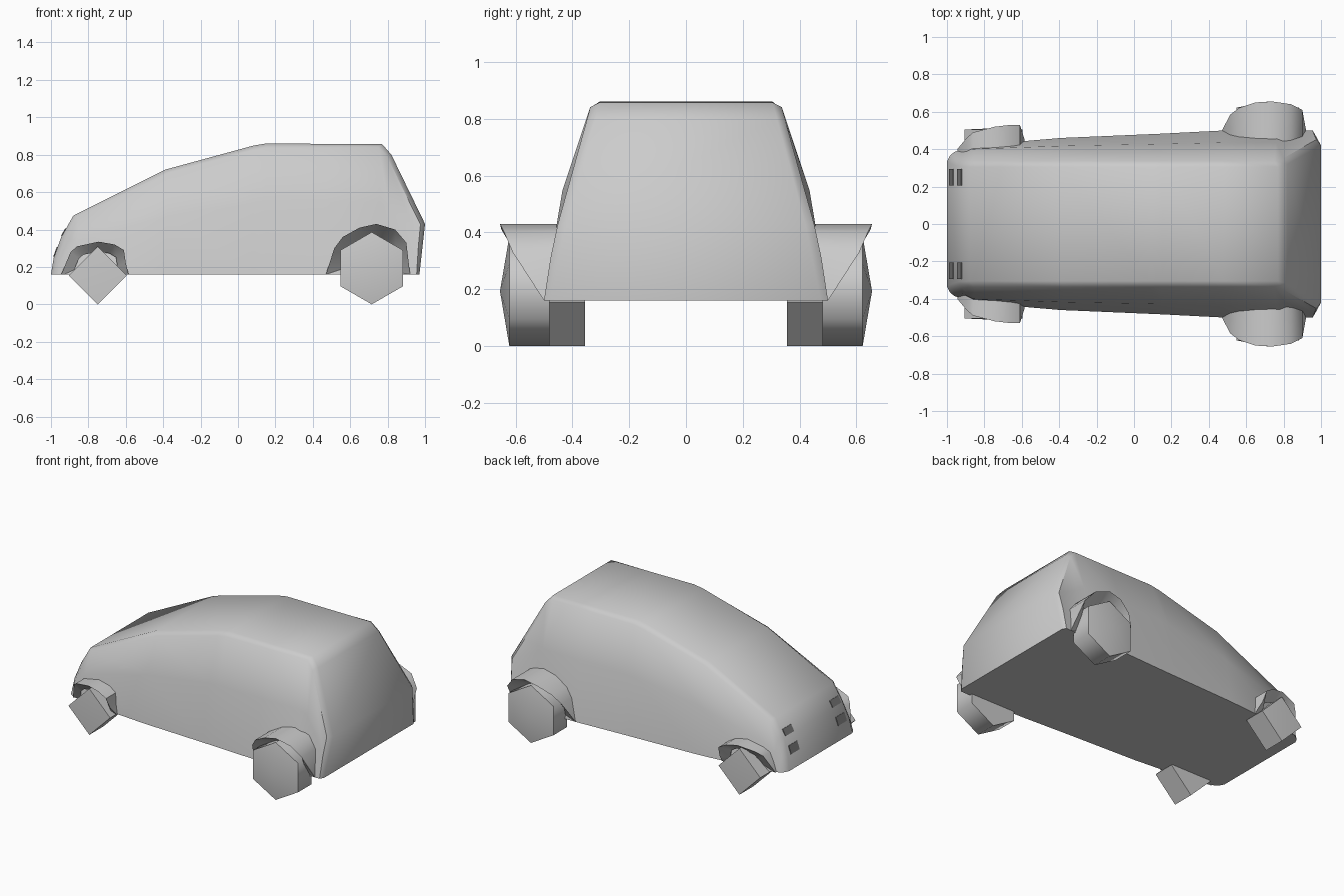
import bpy, bmesh, math

if "Cube" in bpy.data.objects:
    bpy.data.objects.remove(bpy.data.objects["Cube"])


def make(name, verts, faces, angle=None):
    me = bpy.data.meshes.new(name)
    bm = bmesh.new()
    vs = [bm.verts.new(v) for v in verts]
    for f in faces:
        bm.faces.new([vs[i] for i in f])
    bmesh.ops.remove_doubles(bm, verts=bm.verts, dist=0.0005)
    bmesh.ops.recalc_face_normals(bm, faces=bm.faces)
    bm.to_mesh(me)
    bm.free()
    ob = bpy.data.objects.new(name, me)
    bpy.context.collection.objects.link(ob)
    if angle:
        bpy.ops.object.select_all(action='DESELECT')
        ob.select_set(True)
        bpy.context.view_layer.objects.active = ob
        bpy.ops.object.shade_smooth_by_angle(angle=math.radians(angle))
    return ob


def loft(rings):
    """Closed skin through equal rings, capped at both ends."""
    n = len(rings[0])
    verts = [p for r in rings for p in r]
    faces = [(i * n + j, i * n + (j + 1) % n, (i + 1) * n + (j + 1) % n, (i + 1) * n + j)
             for i in range(len(rings) - 1) for j in range(n)]
    faces += [tuple(range(n)), tuple(range(len(verts) - n, len(verts)))]
    return verts, faces


# Body stations: x, z of profile, flat half width, sill x, sill half width
BASE = 0.16
STATIONS = [
    (-1.0, 0.16, 0.335, -0.985, 0.365), (-0.985, 0.25, 0.325, -0.96, 0.385),
    (-0.945, 0.36, 0.31, -0.92, 0.40), (-0.88, 0.475, 0.305, -0.86, 0.42),
    (-0.39, 0.72, 0.305, -0.39, 0.46), (0.08, 0.848, 0.305, 0.08, 0.48),
    (0.15, 0.86, 0.305, 0.15, 0.483), (0.48, 0.858, 0.305, 0.48, 0.5),
    (0.77, 0.857, 0.305, 0.77, 0.5), (0.82, 0.80, 0.32, 0.82, 0.5),
    (1.0, 0.43, 0.42, 0.95, 0.5), (0.97, 0.16, 0.475, 0.955, 0.5)]

rings = []
for x, z, t, xb, wb in STATIONS:
    if z == BASE:
        half = [(xb, wb, z)] * 3 + [(x, t, z)]
    else:
        dx, dz = 0.1 - x, 0.3 - z
        k = 0.025 / math.hypot(dx, dz)
        sx, sy, sz = x + dx * k, t + 0.032, z + dz * k
        f = 0.57
        bulge = 0.028 if -0.9 < x < 0.8 else 0.004
        mid = (xb + (sx - xb) * f, wb + (sy - wb) * f + bulge, BASE + (sz - BASE) * f)
        half = [(xb, wb, BASE), mid, (sx, sy, sz), (x, t, z)]
    rings.append(half + [(a, -b, c) for a, b, c in reversed(half)])

# collapsed end stations produce repeated corners: build quads and drop duplicates
verts, faces = loft(rings)
clean = []
for f in faces:
    g = []
    for i in f:
        same = [j for j in g if verts[j] == verts[i]]
        if not same:
            g.append(i)
    if len(g) > 2:
        clean.append(tuple(g))
make("body", verts, clean, 45)

# Wheels: few-sided drums with a slightly domed outer face
def wheel(name, s, cx, r, n, start, y_in, y_out, y_tip):
    def ring(y):
        return [(cx + r * math.cos(start + 2 * math.pi * i / n), s * y,
                 r + r * math.sin(start + 2 * math.pi * i / n)) for i in range(n)]
    v = ring(y_in) + ring(y_out) + [(cx, s * y_tip, r)]
    f = [tuple(range(n))]
    for i in range(n):
        j = (i + 1) % n
        f += [(i, j, n + j, n + i), (n + i, n + j, 2 * n)]
    return make(name, v, f, 40 if n == 4 else 62)


# Fenders: flared arch, rim tucked back in behind the wheel
FRONT_RIM = [(-0.945, 0.16, 0.40), (-0.895, 0.28, 0.46), (-0.86, 0.31, 0.49),
             (-0.745, 0.335, 0.52), (-0.66, 0.32, 0.53), (-0.61, 0.29, 0.53),
             (-0.6, 0.22, 0.50), (-0.585, 0.16, 0.45)]
REAR_RIM = [(0.47, 0.16, 0.50), (0.515, 0.30, 0.585), (0.56, 0.36, 0.62),
            (0.65, 0.41, 0.65), (0.74, 0.43, 0.655), (0.84, 0.40, 0.64),
            (0.90, 0.33, 0.61), (0.92, 0.16, 0.50)]


def fender(name, s, rim, cx, y_shell, y_well):
    rs = []
    for x, z, y in rim:
        xi, zi = cx + (x - cx) * 0.7, BASE + (z - BASE) * 0.7
        rs.append([(x, s * y_shell, z), (x, s * y, z), (xi, s * min(y_well, y - 0.01), zi)])
    v, f = loft(rs)
    return make(name, v, f, 45)


for side, s in (("right", -1), ("left", 1)):
    wheel("front_wheel_" + side, s, -0.75, 0.155, 4, 0, 0.355, 0.505, 0.512)
    wheel("rear_wheel_" + side, s, 0.715, 0.193, 6, math.pi / 2, 0.48, 0.622, 0.655)
    fender("front_fender_" + side, s, FRONT_RIM, -0.75, 0.36, 0.45)
    fender("rear_fender_" + side, s, REAR_RIM, 0.715, 0.43, 0.51)

# Headlights: two dark square patches per side on the nose
dark = bpy.data.materials.new("lamp_dark")
dark.diffuse_color = (0.2, 0.2, 0.2, 1)
dark.use_nodes = True
dark.node_tree.nodes["Principled BSDF"].inputs["Base Color"].default_value = dark.diffuse_color
for side, s in (("right", -1), ("left", 1)):
    for part, xa, za, xb, zb in (("upper", -0.943, 0.3635, -0.92, 0.404),
                                 ("lower", -0.984, 0.253, -0.965, 0.305)):
        o = 0.004
        low, high = (xa - o, za + o / 2), (xb - o, zb + o / 2)
        rs = [[(low[0], y, low[1]), (high[0], y, high[1]),
               (high[0] + 0.02, y, high[1] - 0.01), (low[0] + 0.02, y, low[1] - 0.01)]
              for y in (s * 0.205, s * 0.295)]
        lamp = make("headlight_%s_%s" % (part, side), *loft(rs))
        lamp.data.materials.append(dark)
